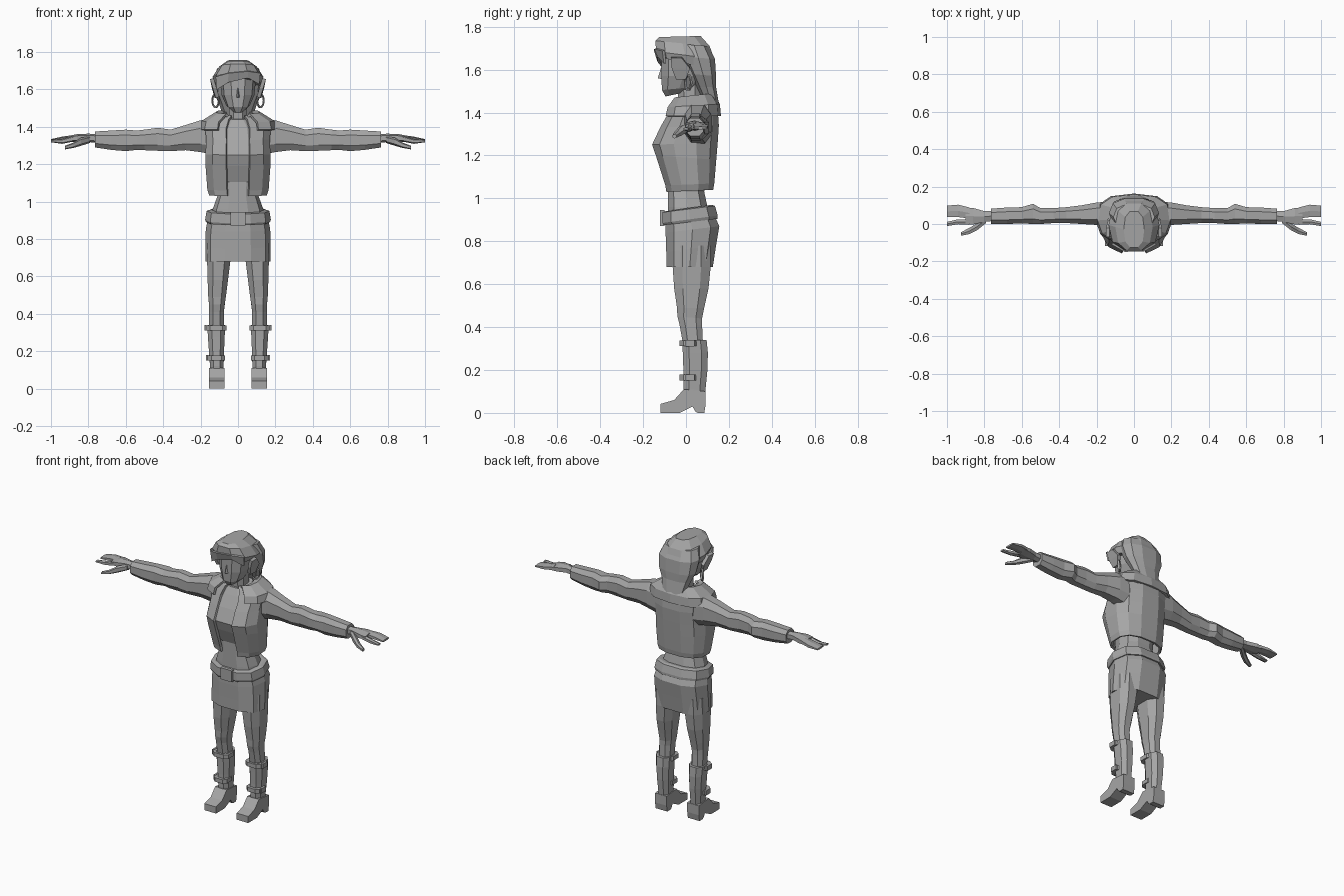
import bpy, bmesh, math
from mathutils import Vector

grey = bpy.data.materials.new("plain grey")
grey.diffuse_color = (0.38, 0.38, 0.38, 1)


def finish(name, bm, mirror=False, thick=0):
    bmesh.ops.recalc_face_normals(bm, faces=bm.faces[:])
    me = bpy.data.meshes.new(name)
    bm.to_mesh(me)
    bm.free()
    me.materials.append(grey)
    ob = bpy.data.objects.new(name, me)
    bpy.context.collection.objects.link(ob)
    if thick:
        m = ob.modifiers.new("thickness", 'SOLIDIFY')
        m.thickness, m.offset = thick, -1
    if mirror:
        ob.modifiers.new("mirror", 'MIRROR').use_clip = False
    return ob


def skin(name, rings, closed=True, caps=True, **kw):
    """Bridge successive rings of points."""
    bm = bmesh.new()
    vs = [[bm.verts.new(p) for p in r] for r in rings]
    n = len(vs[0])
    for a, b in zip(vs, vs[1:]):
        for i in range(n if closed else n - 1):
            j = (i + 1) % n
            bm.faces.new((a[i], a[j], b[j], b[i]))
    if caps and closed:
        bm.faces.new(vs[0])
        bm.faces.new(vs[-1])
    return finish(name, bm, **kw)


def spow(v, p):
    return math.copysign(abs(v) ** p, v)


def upright(name, rows, n=10, gap=0, p=0.8, cx=0, **kw):
    """Rows: z at front, z at back, half width, y front, y back, optional centre x."""
    rings = []
    for zf, zb, w, yf, yb, *c in rows:
        c = c[0] if c else cx
        ring = []
        for i in range(n):
            t = (gap + (2 * math.pi - 2 * gap) * i / (n - 1)) if gap else 2 * math.pi * (i + .5) / n
            s, k = spow(math.sin(t), p), spow(math.cos(t), p)
            norm = 1 if gap else spow(math.cos(math.pi / n), p)
            k = max(-1, min(1, k / norm))
            ring.append((c + w * s, (yf + yb) / 2 - (yb - yf) / 2 * k, (zf + zb) / 2 + (zf - zb) / 2 * k))
        rings.append(ring)
    return skin(name, rings, closed=not gap, **kw)


def sideways(name, rows, n=8, **kw):
    """Rows along x: x, y low, y high, z low, z high."""
    rings = []
    for x, y0, y1, z0, z1 in rows:
        rings.append([(x, (y0 + y1) / 2 + (y1 - y0) / 2 * spow(math.cos(2 * math.pi * (i + .5) / n), .8) / .94,
                       (z0 + z1) / 2 + (z1 - z0) / 2 * spow(math.sin(2 * math.pi * (i + .5) / n), .8) / .94)
                      for i in range(n)])
    return skin(name, rings, mirror=True, **kw)


def box(name, lo, hi, **kw):
    bm = bmesh.new()
    bmesh.ops.create_cube(bm, size=1)
    for v in bm.verts:
        v.co = [(a + b) / 2 + (b - a) * c for a, b, c in zip(lo, hi, v.co)]
    return finish(name, bm, **kw)


# Head with tapering chin, neck and nose
upright("head", [(1.475, 1.50, .03, -.095, .02), (1.505, 1.52, .062, -.112, .05), (1.57, 1.57, .088, -.115, .09),
                 (1.65, 1.65, .095, -.115, .1), (1.7, 1.7, .09, -.11, .1)])
upright("neck", [(1.36, 1.36, .065, -.045, .08), (1.44, 1.44, .05, -.035, .07), (1.54, 1.54, .05, -.04, .07)], n=8)
skin("nose", [[(-.012, -.11, 1.555), (.012, -.11, 1.555), (0, -.132, 1.56)],
              [(-.005, -.11, 1.61), (.005, -.11, 1.61), (0, -.116, 1.61)]])

# Hair: long back part, side locks, and crown with a fringe over the brow
upright("hair_back", [(1.46, 1.43, .075, .08, .155), (1.52, 1.52, .10, .05, .14), (1.58, 1.57, .125, .02, .14),
                      (1.66, 1.65, .134, -.02, .135), (1.72, 1.71, .11, -.03, .105)])
upright("hair_crown", [(1.66, 1.60, .125, -.13, .12), (1.685, 1.65, .136, -.14, .132), (1.735, 1.71, .10, -.142, .11),
                       (1.752, 1.757, .055, -.125, .068)])
skin("fringe", [[(-.115, -.10, 1.67), (-.05, -.137, 1.69), (.05, -.137, 1.70), (.115, -.10, 1.69)],
                [(-.11, -.092, 1.60), (-.05, -.122, 1.64), (.05, -.122, 1.665), (.11, -.092, 1.63)]],
     closed=False, thick=.012)
skin("side_lock", [[(.13, -.07, 1.66), (.13, -.02, 1.66)], [(.115, -.065, 1.61), (.12, .02, 1.61)],
                   [(.1, -.045, 1.56), (.105, .0, 1.56)]], closed=False, thick=.02, mirror=True)

# Hoop earrings
hoop = bmesh.new()
loops = []
for i in range(10):
    a = 2 * math.pi * i / 10
    d = Vector((math.cos(a) * .5, math.cos(a) * .4, math.sin(a)))
    c = Vector((.12, .01, 1.54))
    side = Vector((.6, -.8, 0)) * .005
    loops.append([hoop.verts.new(c + d * r + o) for r, o in ((.04, side), (.04, -side), (.031, -side), (.031, side))])
for i in range(10):
    for j in range(4):
        A, B = loops[i], loops[(i + 1) % 10]
        hoop.faces.new((A[j], A[(j + 1) % 4], B[(j + 1) % 4], B[j]))
finish("earring", hoop, mirror=True)

# Bare waist and cropped shirt
upright("waist", [(.88, .88, .15, -.085, .11), (.96, .96, .135, -.085, .1), (1.03, 1.03, .11, -.085, .085),
                  (1.12, 1.12, .115, -.085, .09)])
upright("shirt", [(1.105, 1.1, .135, -.09, .1), (1.19, 1.19, .145, -.125, .11), (1.25, 1.25, .15, -.145, .12),
                  (1.33, 1.33, .145, -.11, .13), (1.40, 1.41, .12, -.07, .12), (1.44, 1.46, .07, -.045, .09)])

# Open cropped jacket with a wide collar
upright("jacket", [(1.03, 1.04, .158, -.095, .13), (1.06, 1.07, .168, -.10, .135), (1.20, 1.18, .178, -.145, .145),
                   (1.25, 1.26, .178, -.163, .152), (1.33, 1.34, .175, -.125, .157), (1.39, 1.40, .18, -.09, .152),
                   (1.44, 1.455, .14, -.065, .13), (1.46, 1.48, .10, -.05, .11)], n=12, gap=.28, thick=.015)
upright("collar", [(1.385, 1.385, .205, -.105, .163), (1.425, 1.44, .195, -.095, .158),
                   (1.47, 1.49, .12, -.06, .125), (1.46, 1.48, .085, -.045, .095)],
        n=11, gap=.45, p=.75, thick=.015)

# Sleeves, with gathered elbows and cuffs
sideways("sleeve", [(.13, -.01, .12, 1.25, 1.44), (.2, -.005, .115, 1.265, 1.435), (.28, 0, .10, 1.275, 1.41),
                    (.36, .005, .09, 1.27, 1.385), (.43, .005, .085, 1.272, 1.395), (.50, 0, .085, 1.275, 1.385),
                    (.54, 0, .108, 1.277, 1.38), (.60, .003, .09, 1.27, 1.385), (.68, 0, .088, 1.277, 1.38),
                    (.765, .0, .082, 1.29, 1.375)])

# Hands: palm, joined fingers, index finger, thumb
sideways("palm", [(.75, .015, .07, 1.315, 1.36), (.80, .01, .07, 1.32, 1.362), (.86, -.005, .088, 1.32, 1.36),
                  (.90, -.002, .09, 1.322, 1.352)], n=6)
sideways("fingers", [(.88, .028, .09, 1.325, 1.355), (.94, .035, .105, 1.322, 1.347), (1.0, .035, .1, 1.322, 1.334)], n=6)
sideways("index_finger", [(.88, -.005, .026, 1.322, 1.35), (.94, -.002, .026, 1.31, 1.335),
                          (1.0, -.012, .012, 1.318, 1.33)], n=6)
sideways("thumb", [(.79, .005, .045, 1.315, 1.35), (.84, -.035, .005, 1.30, 1.34), (.88, -.055, -.02, 1.288, 1.315),
                   (.925, -.063, -.043, 1.28, 1.298)], n=6)

# Skirt, tilted belt and buckle
upright("skirt", [(.68, .68, .175, -.09, .125), (.75, .78, .175, -.092, .14), (.84, .87, .172, -.095, .155),
                  (.92, .95, .155, -.095, .12)])
upright("belt", [(.875, .905, .17, -.105, .148), (.885, .92, .176, -.11, .148), (.935, .965, .168, -.11, .135),
                 (.94, .97, .15, -.095, .12)])
box("buckle", (-.04, -.122, .872), (.04, -.1, .945))

# Legs
upright("leg", [(.30, .30, .042, -.01, .08, .115), (.41, .41, .042, -.03, .075, .115),
                (.45, .44, .044, -.04, .075, .113), (.49, .49, .05, -.042, .085, .112), (.58, .58, .058, -.055, .105, .108),
                (.68, .68, .066, -.062, .115, .103), (.78, .78, .07, -.06, .115, .098)], n=8, mirror=True)

# Boots: shaft, then foot from a side profile with arch and heel
upright("boot_shaft", [(.06, .06, .036, -.005, .088, .113), (.12, .10, .038, -.012, .09, .113),
                       (.20, .20, .043, -.012, .1, .115), (.28, .28, .048, -.015, .102, .116),
                       (.34, .34, .05, -.018, .096, .117)], n=8, mirror=True)
profile = [(-.118, 0), (-.03, 0), (.03, .03), (.045, .005), (.055, 0), (.085, 0), (.092, .04),
           (.092, .10), (-.01, .11), (-.055, .06), (-.118, .042)]
skin("boot_foot", [[(x, y, z) for y, z in profile] for x in (.073, .155)], mirror=True)

# Boot straps with side buckles
for name, z, w, y1 in (("upper_strap", .325, .058, .06), ("lower_strap", .165, .048, .055)):
    upright(name, [(z - .013, z - .013, w, -.03, y1, .116), (z + .013, z + .013, w, -.03, y1, .116)],
            n=8, p=.6, mirror=True)
    box(name + "_buckle", (.11 + w, -.005, z - .015), (.122 + w, .04, z + .015), mirror=True)
